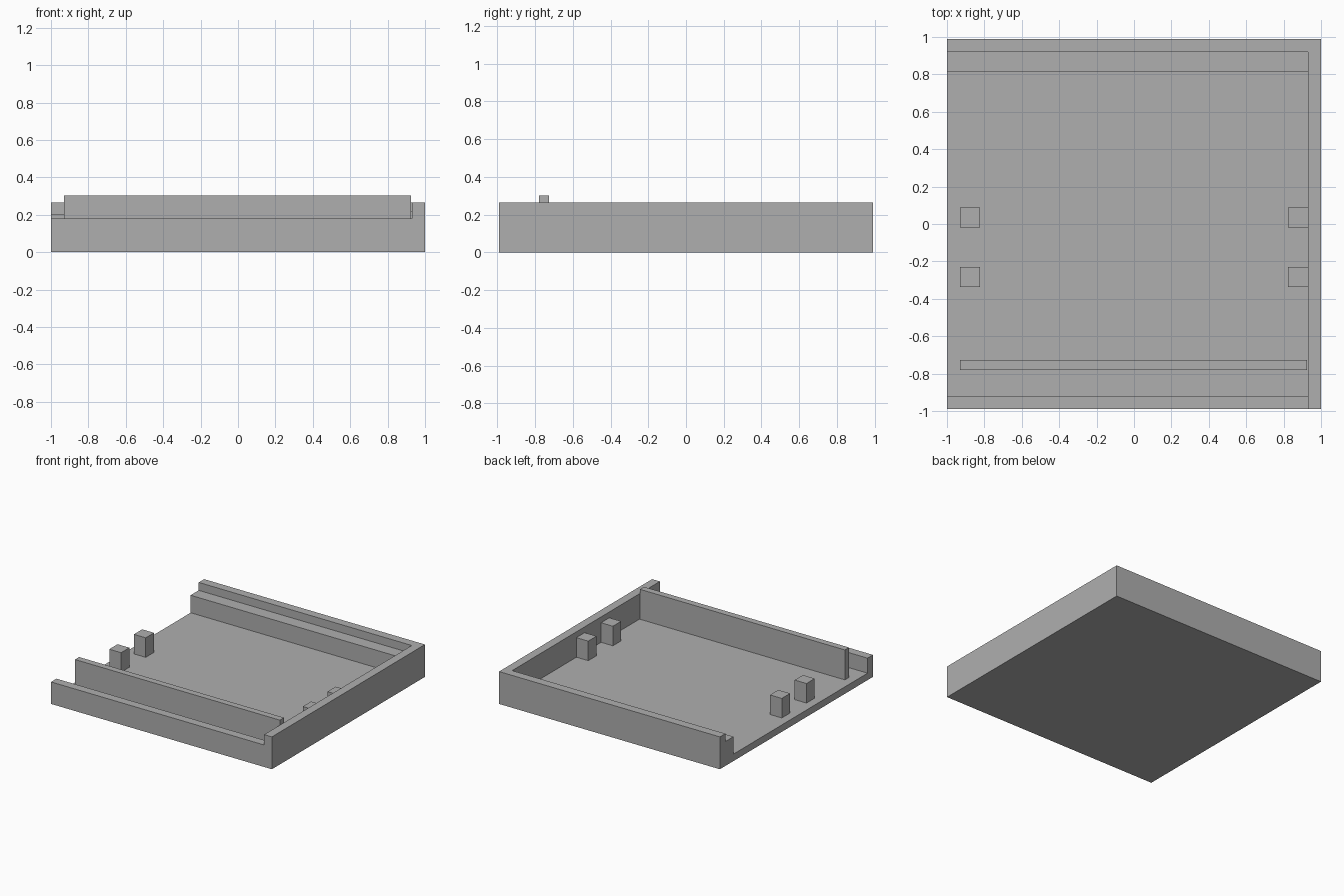
import bpy
import bmesh

cube = bpy.data.objects.get("Cube")
if cube:
    bpy.data.objects.remove(cube, do_unlink=True)

grey = bpy.data.materials.new("plain grey")
grey.use_nodes = True
colour = (0.43, 0.43, 0.43, 1)
grey.diffuse_color = colour
grey.node_tree.nodes["Principled BSDF"].inputs["Base Color"].default_value = colour


def extrude_profile(name, profile, x0, x1):
    """Extrude a closed (y, z) profile along x."""
    bm = bmesh.new()
    face = bm.faces.new([bm.verts.new((x0, y, z)) for y, z in profile])
    result = bmesh.ops.extrude_face_region(bm, geom=[face])
    moved = [g for g in result["geom"] if isinstance(g, bmesh.types.BMVert)]
    bmesh.ops.translate(bm, verts=moved, vec=(x1 - x0, 0, 0))
    bmesh.ops.recalc_face_normals(bm, faces=bm.faces)
    mesh = bpy.data.meshes.new(name)
    bm.to_mesh(mesh)
    bm.free()
    mesh.materials.append(grey)
    obj = bpy.data.objects.new(name, mesh)
    bpy.context.collection.objects.link(obj)
    return obj


def box(name, x, y, z):
    profile = [(y[0], z[0]), (y[1], z[0]), (y[1], z[1]), (y[0], z[1])]
    return extrude_profile(name, profile, *x)


DEPTH, FLOOR, WALL, LEDGE, LIP = 0.99, 0.057, 0.265, 0.2, 0.18
INNER = 0.92

# Tray: low front lip, floor, back ledge and back wall, open on one side
extrude_profile("tray", [
    (-DEPTH, 0), (DEPTH, 0), (DEPTH, WALL), (INNER, WALL),
    (INNER, LEDGE), (0.815, LEDGE), (0.815, FLOOR),
    (-INNER, FLOOR), (-INNER, LIP), (-DEPTH, LIP),
], -1, 0.93)

# Full-height side wall
box("side_wall", (0.93, 1), (-DEPTH, DEPTH), (0, WALL))

# Tall thin partition behind the front lip
box("partition", (-0.93, 0.925), (-0.78, -0.727), (FLOOR, 0.302))

# Two pairs of square posts
for side, x in (("right", -0.93), ("left", 0.823)):
    for place, y in (("front", -0.337), ("rear", -0.018)):
        box(f"{place}_{side}_post", (x, x + 0.107), (y, y + 0.107), (FLOOR, 0.217))
